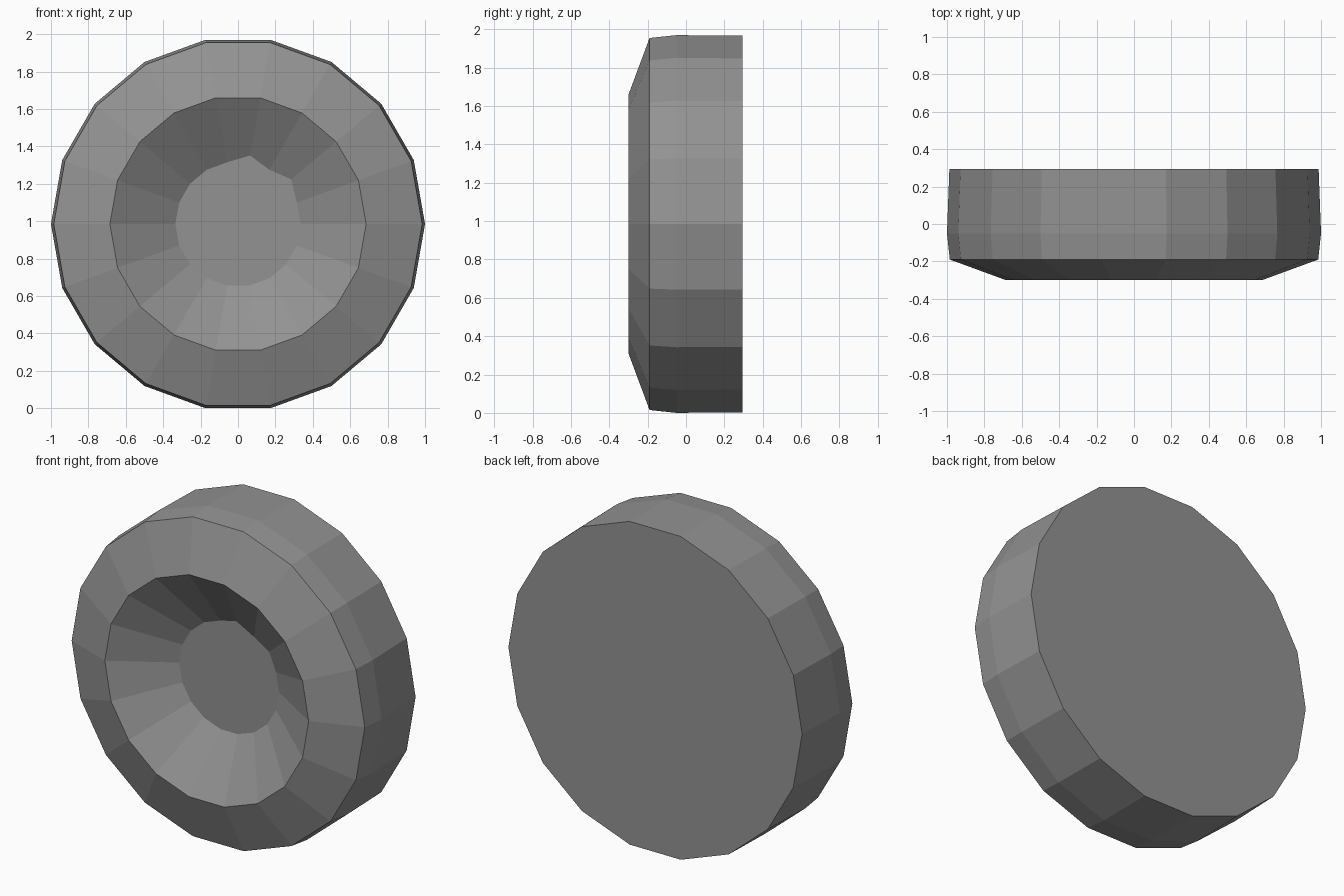
import bpy, bmesh
from math import cos, sin, radians

if "Cube" in bpy.data.objects:
    bpy.data.objects.remove(bpy.data.objects["Cube"])

SIDES = 18
CENTRE_Z = 0.985

# (x radius, z radius, y) from the back face, round the rim, into the dish
PROFILE = [(0.987, 0.997, 0.295), (1.0, 1.0, -0.05), (0.985, 0.985, -0.19),
           (0.685, 0.685, -0.30), (0.335, 0.335, -0.085)]

bm = bmesh.new()
rings = []
for rx, rz, y in PROFILE:
    rings.append([bm.verts.new((rx * cos(radians(360 * i / SIDES)), y,
                                CENTRE_Z + rz * sin(radians(360 * i / SIDES))))
                  for i in range(SIDES)])

# Slightly worn dish floor: two corners climb the dish wall
for i in (2, 4):
    v = rings[-1][i].co
    v.x *= 1.11
    v.z = CENTRE_Z + (v.z - CENTRE_Z) * 1.11
    v.y = -0.107

# Flat-sided rim, bevel and dish wall
for a, b in zip(rings, rings[1:]):
    for i in range(SIDES):
        j = (i + 1) % SIDES
        bm.faces.new((a[i], a[j], b[j], b[i]))

# Back and dish floor
bm.faces.new(rings[0])
bm.faces.new(rings[-1])
bmesh.ops.recalc_face_normals(bm, faces=bm.faces)

mesh = bpy.data.meshes.new("dished_wheel")
bm.to_mesh(mesh)
bm.free()
wheel = bpy.data.objects.new("dished_wheel", mesh)
bpy.context.collection.objects.link(wheel)

# Dark grey surface
grey = bpy.data.materials.new("dark_grey")
grey.diffuse_color = (0.29, 0.29, 0.29, 1)
grey.use_nodes = True
grey.node_tree.nodes["Principled BSDF"].inputs["Base Color"].default_value = grey.diffuse_color
mesh.materials.append(grey)
